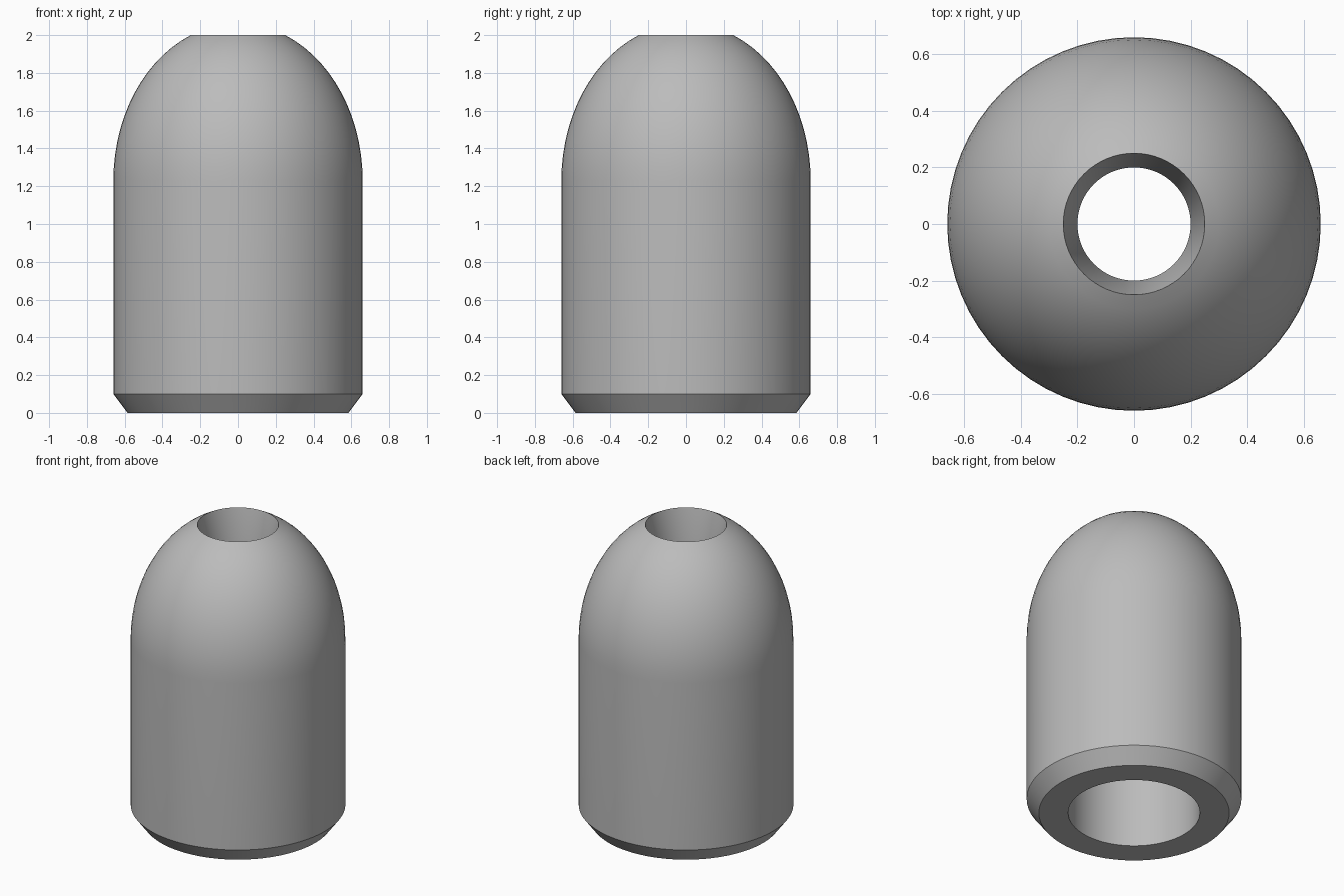
import bpy, bmesh, math

cube = bpy.data.objects.get("Cube")
if cube:
    bpy.data.objects.remove(cube, do_unlink=True)

# Plain grey material
grey = bpy.data.materials.new("mid grey")
grey.use_nodes = True
colour = (0.5, 0.5, 0.5, 1)
grey.diffuse_color = colour
grey.node_tree.nodes["Principled BSDF"].inputs["Base Color"].default_value = colour

# Closed half profile as (radius, height): bevelled foot and straight side
R, DOME_Z, DOME_H, STEPS = 0.66, 1.23, 0.832, 14
profile = [(0.585, 0), (R, 0.1)]

# Elliptical dome, cut flat at the top opening
end = math.acos(0.25 / R)
for i in range(STEPS + 1):
    a = end * i / STEPS
    profile.append((R * math.cos(a), DOME_Z + DOME_H * math.sin(a)))
profile[-1] = (0.25, 2)

# Tapered mouth, narrow neck and wide lower bore
profile += [(0.2, 1.75), (0.2, 1.4), (0.405, 1.1), (0.405, 0)]

# Revolve the profile around the z axis
bm = bmesh.new()
verts = [bm.verts.new((r, 0, z)) for r, z in profile]
edges = [bm.edges.new((verts[i - 1], verts[i])) for i in range(len(verts))]
bmesh.ops.spin(bm, geom=verts + edges, cent=(0, 0, 0), axis=(0, 0, 1),
               angle=math.tau, steps=64, use_duplicate=False)
bmesh.ops.remove_doubles(bm, verts=bm.verts, dist=0.0005)
bmesh.ops.recalc_face_normals(bm, faces=bm.faces)
mesh = bpy.data.meshes.new("domed_sleeve")
bm.to_mesh(mesh)
bm.free()
mesh.materials.append(grey)

sleeve = bpy.data.objects.new("domed_sleeve", mesh)
bpy.context.collection.objects.link(sleeve)
bpy.context.view_layer.objects.active = sleeve
sleeve.select_set(True)
bpy.ops.object.shade_smooth_by_angle(angle=math.radians(30))
